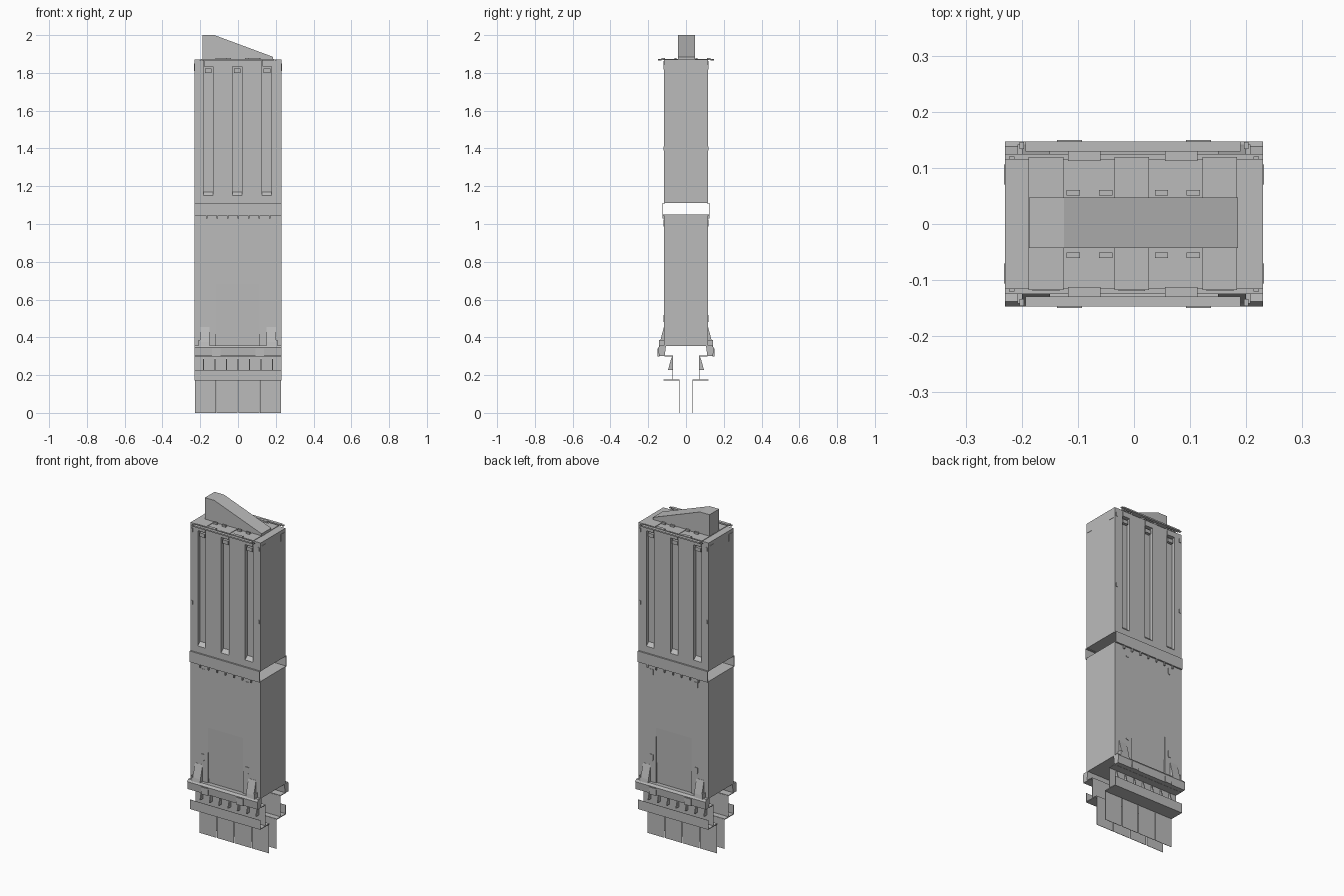
import bpy, bmesh
from mathutils import Vector

cube = bpy.data.objects.get("Cube")
if cube:
    bpy.data.objects.remove(cube, do_unlink=True)

GREY = (0.5, 0.5, 0.5, 1)
grey = bpy.data.materials.new("plain_grey")
grey.use_nodes = True
grey.diffuse_color = GREY
grey.node_tree.nodes["Principled BSDF"].inputs["Base Color"].default_value = GREY


def prism(name, outline, start, end, axis="x", side=1):
    """Extrude an outline along x (points are y, z) or along y (points are x, z)."""
    bm = bmesh.new()
    rings = []
    for d in (start, end):
        if axis == "x":
            rings.append([bm.verts.new((d, y * side, z)) for y, z in outline])
        else:
            rings.append([bm.verts.new((x, d * side, z)) for x, z in outline])
    a, b = rings
    bm.faces.new(a)
    bm.faces.new(b[::-1])
    for i in range(len(a)):
        j = (i + 1) % len(a)
        bm.faces.new((a[j], a[i], b[i], b[j]))
    bmesh.ops.recalc_face_normals(bm, faces=bm.faces)
    mesh = bpy.data.meshes.new(name)
    bm.to_mesh(mesh)
    bm.free()
    mesh.materials.append(grey)
    obj = bpy.data.objects.new(name, mesh)
    bpy.context.collection.objects.link(obj)
    return obj


def box(name, x0, x1, y0, y1, z0, z1, side=1):
    return prism(name, [(y0, z0), (y1, z0), (y1, z1), (y0, z1)], x0, x1, "x", side)


def cut(target, cutter):
    mod = target.modifiers.new("cut", "BOOLEAN")
    mod.operation = "DIFFERENCE"
    mod.solver = "EXACT"
    mod.object = cutter
    cutter.hide_render = True
    bpy.context.view_layer.objects.active = target
    bpy.ops.object.modifier_apply(modifier=mod.name)
    bpy.data.objects.remove(cutter, do_unlink=True)


W = 0.23          # half width of the tower
D = 0.116         # half depth of the tower
GROOVES = (-0.157, -0.004, 0.153)

# Main blocks and the sloping roof fin
upper = box("upper_block", -W, W, -D, D, 1.11, 1.87)
lower = box("lower_block", -W, W, -D, D, 0.355, 1.05)
prism("roof_fin", [(-0.187, 1.87), (-0.187, 2), (-0.125, 2), (0.185, 1.885), (0.185, 1.87)],
      -0.043, 0.047, "y")

# Roof strips running front to back
for x in GROOVES:
    box("roof_strip", x - 0.031, x + 0.031, -0.118, 0.119, 1.868, 1.873)

for side, face in ((-1, "front"), (1, "back")):
    # Long grooves with sloped sills, and clips at their heads
    for x in GROOVES:
        cut(upper, prism("groove_cutter",
                         [(0.14, 1.14), (D, 1.15), (0.096, 1.17), (0.096, 1.862), (0.14, 1.862)],
                         x - 0.025, x + 0.025, "x", side))
        box(face + "_groove_clip", x - 0.024, x + 0.024, 0.095, 0.119, 1.835, 1.862, side)
        box(face + "_groove_hook", x - 0.018, x + 0.018, 0.095, 0.113, 1.8, 1.822, side)

    # Shallow leaning recess in the lower block
    cut(lower, prism("recess_cutter", [(D + 0.02, 0.35), (D - 0.01, 0.35), (D + 0.0005, 0.7), (D + 0.02, 0.7)],
                     -0.117, 0.115, "x", side))

    # Eave rail, its tabs and the roof blocks
    box(face + "_eave_rail", -0.193, 0.19, 0.129, 0.147, 1.866, 1.874, side)
    for x in (-0.089, 0.084):
        box(face + "_eave_tab", x - 0.029, x + 0.029, 0.112, 0.13, 1.867, 1.878, side)
    for x in (-0.2, 0.2):
        box(face + "_eave_end", x - 0.004, x + 0.004, 0.134, 0.146, 1.865, 1.871, side)
    for x in (-0.108, -0.05, 0.049, 0.106):
        box(face + "_roof_block", x - 0.012, x + 0.012, 0.051, 0.061, 1.868, 1.88, side)

    # Waist band closing the gap between the blocks
    box(face + "_waist_band", -W, W, 0.123, 0.125, 1.05, 1.11, side)
    box(face + "_waist_shelf", -W, W, 0.112, 0.125, 1.046, 1.05, side)
    box(face + "_waist_top", -W, W, 0.112, 0.125, 1.108, 1.111, side)
    for i in range(7):
        x = -0.165 + i * 0.0555
        box(face + "_waist_tooth", x - 0.004, x + 0.004, 0.114, 0.124, 1.028, 1.047, side)

    # Oval plates and corner hooks on the walls
    for x in (-0.148, 0.143):
        for z in (0.5, 1.005):
            prism(face + "_oval_plate",
                  [(x - 0.011, z - 0.012), (x - 0.006, z - 0.019), (x + 0.006, z - 0.019),
                   (x + 0.011, z - 0.012), (x + 0.011, z + 0.019), (x - 0.011, z + 0.019)],
                  D - 0.002, D + 0.003, "y", side)
    for x in (-0.218, 0.218):
        for z in (1.4, 1.83):
            box(face + "_corner_hook", x - 0.005, x + 0.005, D - 0.002, D + 0.004, z - 0.011, z + 0.011, side)

    # Flared feet and the wide ledge under the lower block
    for x in (-0.175, 0.175):
        outer = 1 if x > 0 else -1
        prism(face + "_flared_foot", [(0.11, 0.35), (0.142, 0.35), (0.138, 0.375), (0.117, 0.455), (0.11, 0.455)],
              x - 0.025, x + 0.025, "x", side)
        box(face + "_foot_wing", x + outer * 0.025, x + outer * 0.033, 0.11, 0.142, 0.35, 0.385, side)
    prism(face + "_ledge", [(0.106, 0.355), (0.113, 0.3), (0.143, 0.3), (0.147, 0.345), (0.138, 0.358)],
          -W, W, "x", side)
    for x in (-0.115, 0.115):
        box(face + "_ledge_bracket", x - 0.022, x + 0.022, 0.14, 0.15, 0.298, 0.34, side)
    box(face + "_ledge_shelf", -W, W, 0.07, 0.115, 0.299, 0.303, side)

    # Ribbed wall below the ledge
    box(face + "_ribbed_wall", -W, W, 0.069, 0.071, 0.175, 0.3, side)
    for i in range(7):
        x = -0.183 + i * 0.061
        prism(face + "_rib", [(0.07, 0.228), (0.095, 0.228), (0.077, 0.293), (0.07, 0.293)],
              x - 0.003, x + 0.003, "x", side)

    # Lower band and its floor
    box(face + "_lower_band", -W, W, 0.118, 0.12, 0.172, 0.228, side)
    box(face + "_lower_shelf", -W, W, 0.035, 0.12, 0.172, 0.177, side)

    # Hanging curtain of four panels
    for i in range(4):
        x = -W + i * 0.115
        box(face + "_curtain_panel", x + 0.002, x + 0.113, 0.034, 0.036, 0, 0.175, side)

# Slim plates on the side walls
for x in (-W, W):
    for y in (-0.088, 0.088):
        box("side_plate", x - 0.002, x + 0.002, y - 0.018, y + 0.018, 1.81, 1.85)
